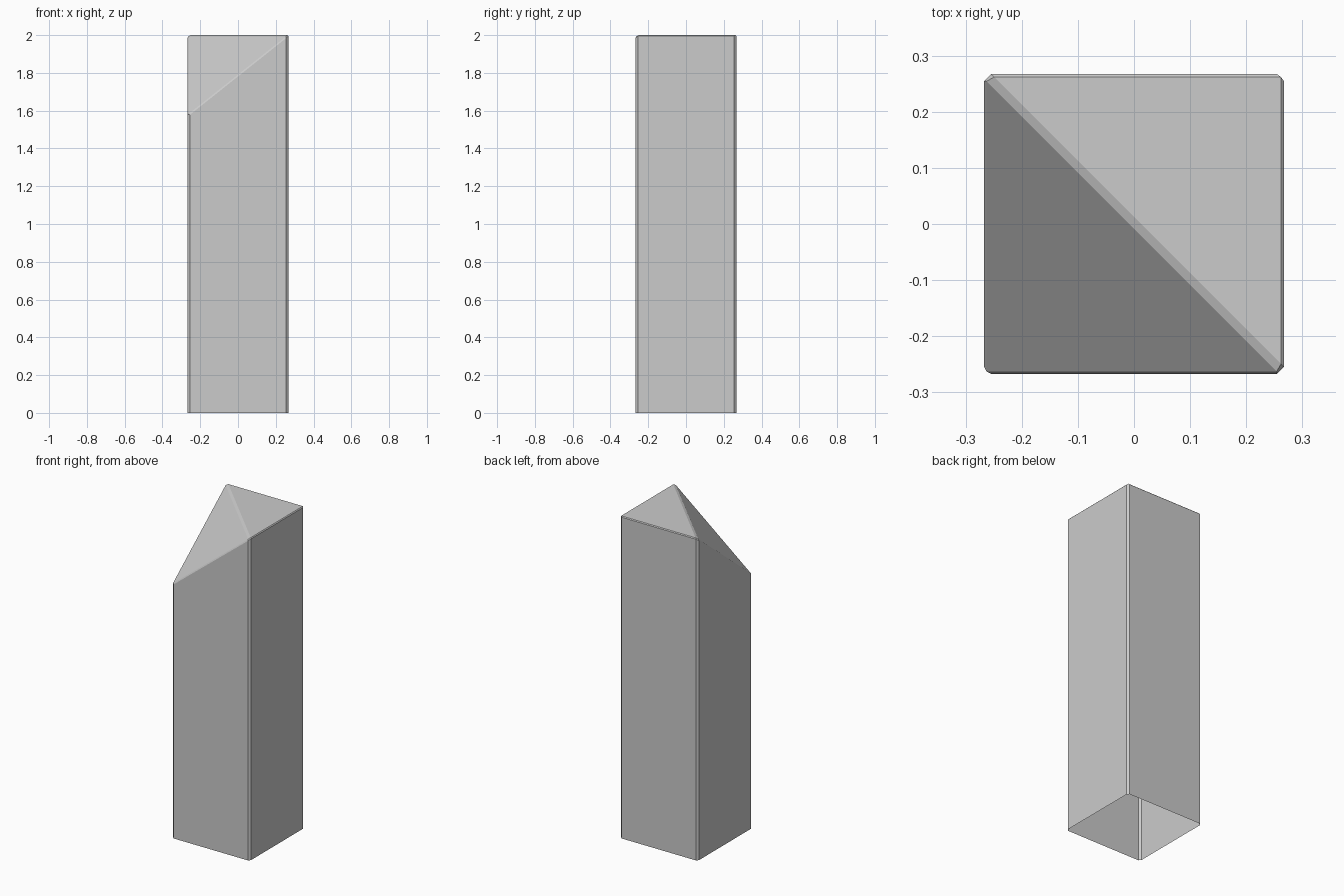
import bpy, bmesh

if "Cube" in bpy.data.objects:
    bpy.data.objects.remove(bpy.data.objects["Cube"])

HALF, TOP, LOW = 0.267, 2.0, 1.575
BEVEL = 0.012

bm = bmesh.new()
corners = [(-HALF, -HALF), (HALF, -HALF), (HALF, HALF), (-HALF, HALF)]
base = [bm.verts.new((x, y, 0)) for x, y in corners]
cap = [bm.verts.new((x, y, LOW if i == 0 else TOP)) for i, (x, y) in enumerate(corners)]

# Four walls, bottom left open
for i in range(4):
    j = (i + 1) % 4
    bm.faces.new((base[i], base[j], cap[j], cap[i]))

# Flat half of the top and the sloping half
bm.faces.new((cap[1], cap[2], cap[3]))
bm.faces.new((cap[0], cap[1], cap[3]))

# Bevel weights: wide on corners, medium on the fold, fine on the rim
weight = bm.edges.layers.float.new("bevel_weight_edge")
for e in bm.edges:
    a, b = (v.co for v in e.verts)
    if max(a.z, b.z) < 0.01:
        continue
    same_x, same_y = abs(a.x - b.x) < 1e-4, abs(a.y - b.y) < 1e-4
    if same_x and same_y:
        e[weight] = 1.0
    elif not same_x and not same_y:
        e[weight] = 0.75
    else:
        e[weight] = 0.42

mesh = bpy.data.meshes.new("pillar")
bm.to_mesh(mesh)
bm.free()
pillar = bpy.data.objects.new("pillar", mesh)
bpy.context.collection.objects.link(pillar)

# Chamfered edges
bevel = pillar.modifiers.new("chamfer", "BEVEL")
bevel.limit_method = "WEIGHT"
bevel.width = BEVEL
bevel.segments = 1
